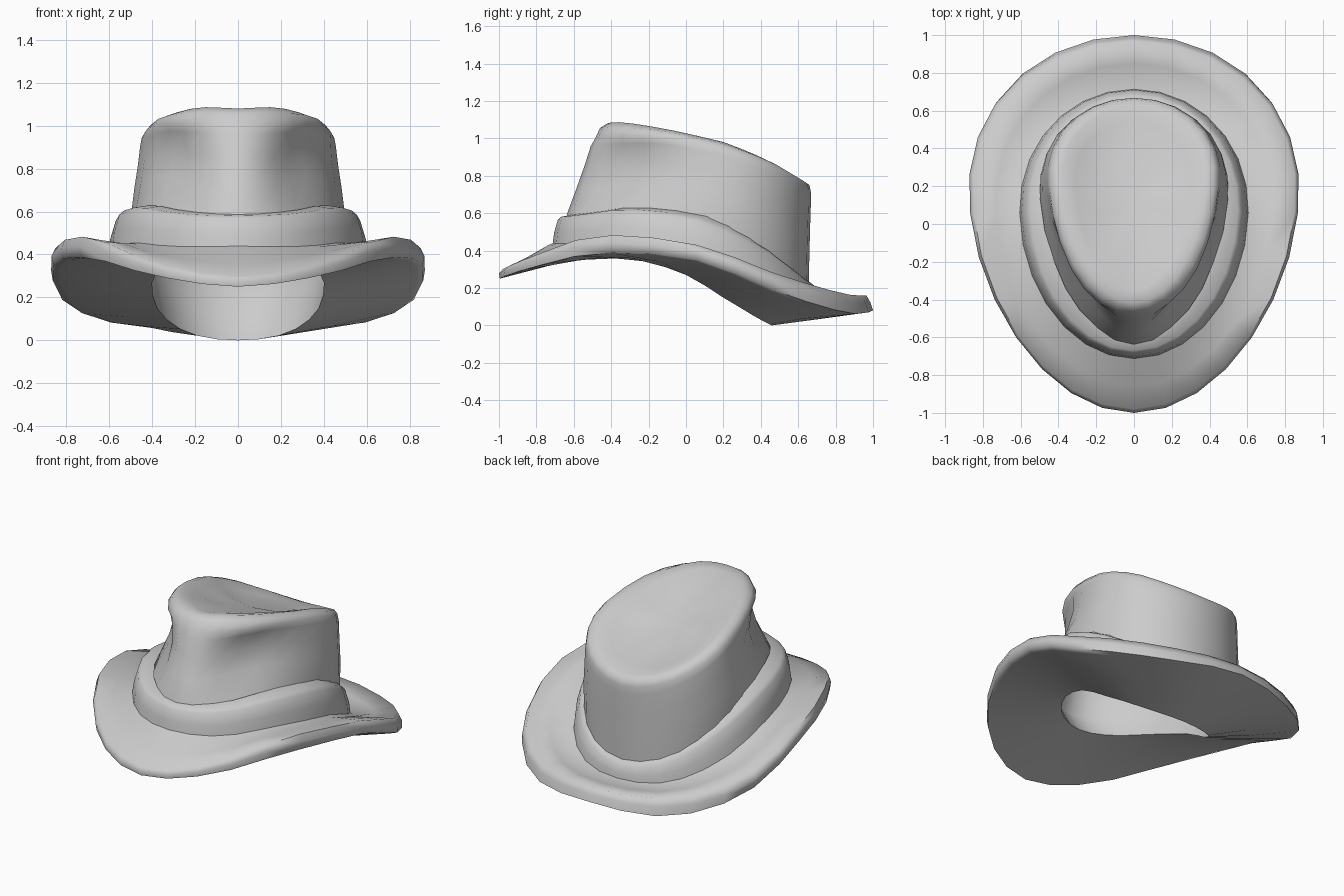
import bpy
import bmesh
import math

cube = bpy.data.objects.get("Cube")
if cube:
    bpy.data.objects.remove(cube, do_unlink=True)

SEGMENTS = 28

felt = bpy.data.materials.new("pale grey felt")
felt.use_nodes = True
felt.diffuse_color = (0.6, 0.6, 0.6, 1)
felt.node_tree.nodes["Principled BSDF"].inputs["Base Color"].default_value = felt.diffuse_color


def height_at(heights, turn):
    """Smooth height between knots spaced evenly from front (0) to back (1)."""
    last = len(heights) - 1
    pos = turn * last
    i = min(int(pos), last - 1)
    f = pos - i

    def knot(n):
        n = abs(n)
        return heights[2 * last - n if n > last else n]

    a, b, c, d = (knot(i + n) for n in (-1, 0, 1, 2))
    return b + f / 2 * (c - a + f * (2*a - 5*b + 4*c - d + f * (3*(b - c) + d - a)))


def ring(width, front, back, widest, heights, taper=0.12, dent=0):
    """Egg-shaped loop, narrower at the front, with optional front pinches."""
    points = []
    for s in range(SEGMENTS):
        angle = 2 * math.pi * s / SEGMENTS
        turn = min(s, SEGMENTS - s) / (SEGMENTS / 2)
        c = math.cos(angle)
        pinch = 1 - dent * math.exp(-((turn - 0.25) / 0.13) ** 2)
        x = width * math.sin(angle) * (1 - taper * c) * pinch
        y = widest + c * (front - widest if c > 0 else widest - back) * pinch
        points.append((x, y, height_at(heights, turn)))
    return points


def mix(a, b, f):
    return [p + (q - p) * f for p, q in zip(a, b)]


def loft(name, rings, cap=None, closed=False, flip=False, sharp=60):
    """Skin a stack of loops; cap is an optional closing point."""
    bm = bmesh.new()
    loops = [[bm.verts.new(p) for p in r] for r in rings]
    pairs = list(zip(loops, loops[1:]))
    if closed:
        pairs.append((loops[-1], loops[0]))
    for low, high in pairs:
        for i in range(SEGMENTS):
            j = (i + 1) % SEGMENTS
            bm.faces.new((low[i], low[j], high[j], high[i]))
    if cap:
        tip = bm.verts.new(cap)
        for i in range(SEGMENTS):
            bm.faces.new((loops[-1][i], loops[-1][(i + 1) % SEGMENTS], tip))
    if flip:
        bmesh.ops.reverse_faces(bm, faces=bm.faces)
    mesh = bpy.data.meshes.new(name)
    bm.to_mesh(mesh)
    bm.free()
    mesh.materials.append(felt)
    obj = bpy.data.objects.new(name, mesh)
    bpy.context.collection.objects.link(obj)
    bpy.ops.object.select_all(action="DESELECT")
    obj.select_set(True)
    bpy.context.view_layer.objects.active = obj
    bpy.ops.object.shade_smooth_by_angle(angle=math.radians(sharp))


# Height knots from front to back
opening_z = [0.37, 0.37, 0.35, 0.27, 0.13, 0.03, 0]
edge_low = [0.25, 0.3, 0.385, 0.35, 0.165, 0.065, 0.08]
edge_high = [0.3, 0.36, 0.48, 0.43, 0.265, 0.17, 0.16]
band_low = [0.43, 0.43, 0.45, 0.39, 0.25, 0.14, 0.12]
band_high = [0.58, 0.59, 0.62, 0.575, 0.44, 0.28, 0.22]
crown_high = [1.0, 1.01, 1.01, 0.945, 0.86, 0.76, 0.71]

# Brim: top, rolled edge and underside, running on into the crown lining
loft("brim", [
    ring(0.5, -0.62, 0.64, 0.1, mix(band_low, band_high, 0.3), 0.05),
    ring(0.62, -0.735, 0.73, 0.07, band_low, 0.04),
    ring(0.73, -0.86, 0.85, 0.06, mix(band_low, edge_high, 0.55), 0.08),
    ring(0.85, -0.98, 0.965, 0.06, edge_high),
    ring(0.868, -1, 0.985, 0.06, mix(edge_high, edge_low, 0.45), 0.13),
    ring(0.86, -0.995, 1, 0.06, edge_low, 0.13),
    ring(0.83, -0.95, 0.95, 0.05, mix(edge_low, opening_z, 0.1)),
    ring(0.63, -0.72, 0.7, 0.03, mix(opening_z, edge_low, 0.4)),
    ring(0.4, -0.5, 0.46, 0, opening_z, 0.1),
    ring(0.45, -0.57, 0.61, 0.09, mix(band_low, band_high, 0.5), 0.1),
    ring(0.45, -0.52, 0.63, 0.15, mix(band_high, crown_high, 0.4), 0.16, 0.12),
    ring(0.38, -0.4, 0.6, 0.18, [z - 0.05 for z in crown_high], 0.14),
    ring(0.2, -0.18, 0.38, 0.15, [z - 0.06 for z in crown_high]),
], cap=(0, 0.12, 0.85), flip=True, sharp=75)

# Hat band
loft("hat_band", [
    ring(0.54, -0.65, 0.66, 0.06, band_low, 0.04),
    ring(0.608, -0.715, 0.715, 0.06, [z - 0.01 for z in band_low], 0.03),
    ring(0.595, -0.705, 0.71, 0.06, mix(band_low, band_high, 0.45), 0.03),
    ring(0.57, -0.685, 0.69, 0.06, mix(band_low, band_high, 0.9), 0.03),
    ring(0.55, -0.67, 0.675, 0.07, band_high, 0.04),
    ring(0.48, -0.62, 0.64, 0.12, [z + 0.01 for z in band_high], 0.06),
], closed=True)

# Crown: pinched wall, rounded rim and dished top
loft("crown", [
    ring(0.5, -0.65, 0.655, 0.13, mix(band_low, band_high, 0.6), 0.08),
    ring(0.498, -0.635, 0.657, 0.14, mix(band_high, crown_high, 0.05), 0.09, 0.04),
    ring(0.485, -0.59, 0.66, 0.16, mix(band_high, crown_high, 0.35), 0.12, 0.12),
    ring(0.468, -0.545, 0.664, 0.18, mix(band_high, crown_high, 0.65), 0.12, 0.13),
    ring(0.456, -0.51, 0.668, 0.2, mix(band_high, crown_high, 0.9), 0.11, 0.04),
    ring(0.448, -0.485, 0.668, 0.2, crown_high, 0.1, -0.02),
    ring(0.425, -0.46, 0.66, 0.2, [1.055, 1.06, 1.04, 0.97, 0.885, 0.79, 0.75], 0.1, -0.02),
    ring(0.38, -0.42, 0.62, 0.2, [1.08, 1.085, 1.05, 0.98, 0.895, 0.81, 0.77], 0.1),
    ring(0.31, -0.35, 0.54, 0.18, [1.07, 1.07, 1.03, 0.96, 0.88, 0.81, 0.79]),
    ring(0.18, -0.17, 0.36, 0.14, [1.02, 1.01, 0.97, 0.93, 0.88, 0.85, 0.84]),
], cap=(0, 0.12, 0.92))
